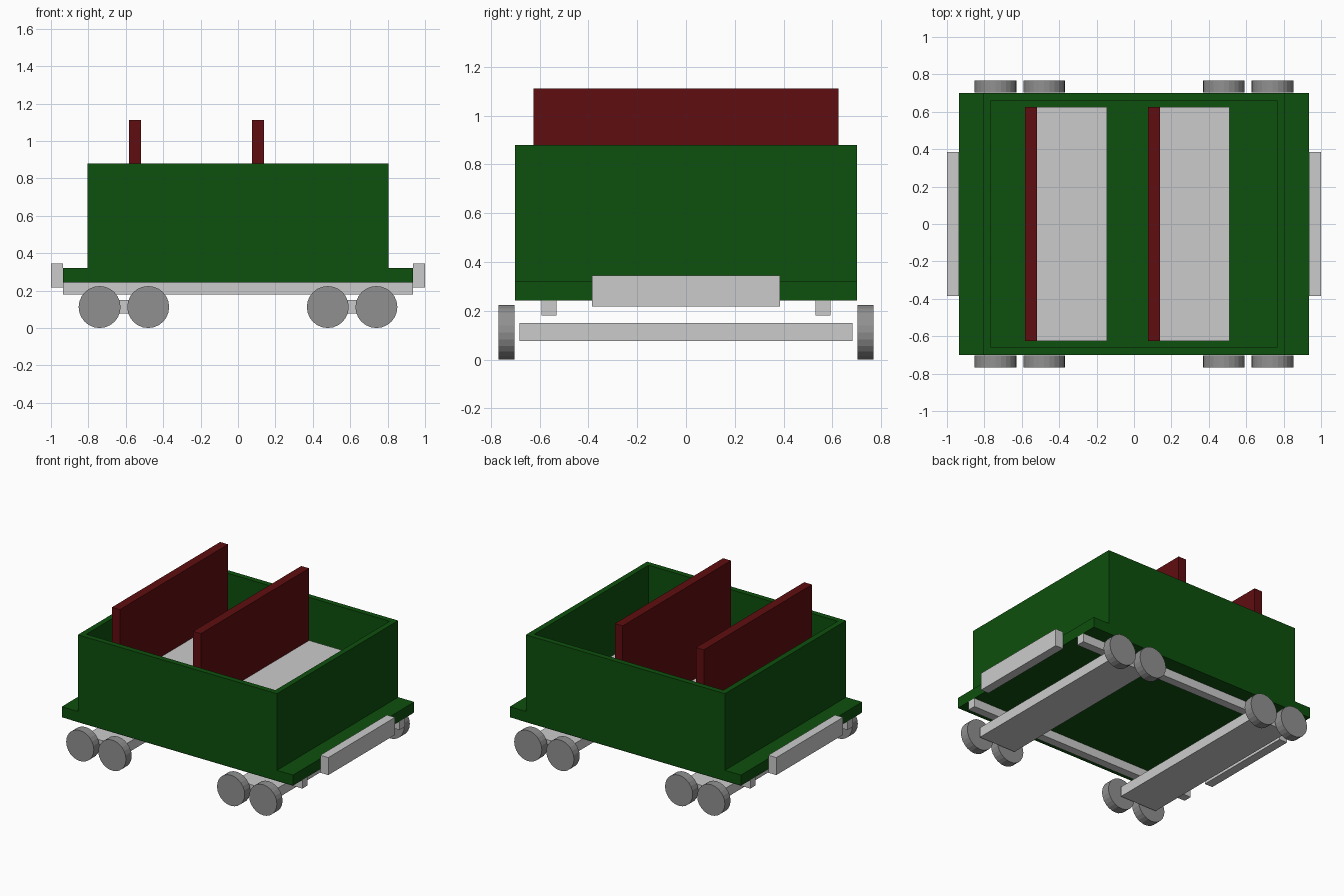
import bpy, bmesh
from math import radians
from mathutils import Matrix

if "Cube" in bpy.data.objects:
    bpy.data.objects.remove(bpy.data.objects["Cube"])


def material(name, rgb):
    m = bpy.data.materials.new(name)
    m.diffuse_color = (*rgb, 1)
    m.use_nodes = True
    m.node_tree.nodes["Principled BSDF"].inputs["Base Color"].default_value = m.diffuse_color
    return m


GREEN = material("green_paint", (0.004, 0.08, 0.004))
RED = material("red_paint", (0.115, 0.004, 0.005))
DARK = material("dark_grey", (0.28, 0.28, 0.28))


def finish(name, bm, mat):
    me = bpy.data.meshes.new(name)
    bm.to_mesh(me)
    bm.free()
    if mat:
        me.materials.append(mat)
    ob = bpy.data.objects.new(name, me)
    bpy.context.collection.objects.link(ob)
    return ob


def box_bm(x, y, z):
    bm = bmesh.new()
    size = [b - a for a, b in (x, y, z)]
    mid = [(a + b) / 2 for a, b in (x, y, z)]
    bmesh.ops.create_cube(bm, size=1, matrix=Matrix.Translation(mid) @ Matrix.Diagonal((*size, 1)))
    return bm


def box(name, x, y, z, mat=None):
    return finish(name, box_bm(x, y, z), mat)


def wheel(name, x, y):
    bm = bmesh.new()
    bmesh.ops.create_cone(bm, cap_ends=True, segments=24, radius1=0.112, radius2=0.112, depth=0.066,
                          matrix=Matrix.Translation((x, y, 0.112)) @ Matrix.Rotation(radians(90), 4, 'X'))
    return finish(name, bm, DARK)


# Deck
box("deck", (-0.935, 0.935), (-0.70, 0.70), (0.243, 0.32), GREEN)

# Open-topped body: inset the top face for the rim, then sink a straight-sided well
bm = box_bm((-0.805, 0.805), (-0.70, 0.70), (0.32, 0.88))
top = max(bm.faces, key=lambda f: f.calc_center_median().z)
bmesh.ops.inset_region(bm, faces=[top], thickness=0.057)
well = bmesh.ops.extrude_discrete_faces(bm, faces=[top])["faces"][0]
bmesh.ops.translate(bm, verts=well.verts, vec=(0, 0, -0.55))
finish("body", bm, GREEN)

# Seats with tall backs
for i, x in enumerate((-0.582, 0.074)):
    box(f"seat_back_{i}", (x, x + 0.064), (-0.625, 0.625), (0.33, 1.112), RED)
    box(f"seat_{i}", (x + 0.064, x + 0.437), (-0.625, 0.625), (0.33, 0.585))

# Running gear, mirrored across both axes
for s, end in ((-1, "left"), (1, "right")):
    box(f"{end}_buffer", sorted((s * 0.935, s)), (-0.385, 0.385), (0.217, 0.345))
    box(f"{end}_axle_plate", (s * 0.61 - 0.15, s * 0.61 + 0.15), (-0.683, 0.683), (0.077, 0.15))
    for t, side in ((-1, "front"), (1, "back")):
        for x, place in ((0.74, "outer"), (0.48, "inner")):
            wheel(f"{side}_{end}_{place}_wheel", s * x, t * 0.735)

# Sole bars under the deck
for t, side in ((-1, "front"), (1, "back")):
    box(f"{side}_sole_bar", (-0.935, 0.935), sorted((t * 0.53, t * 0.592)), (0.18, 0.243))
